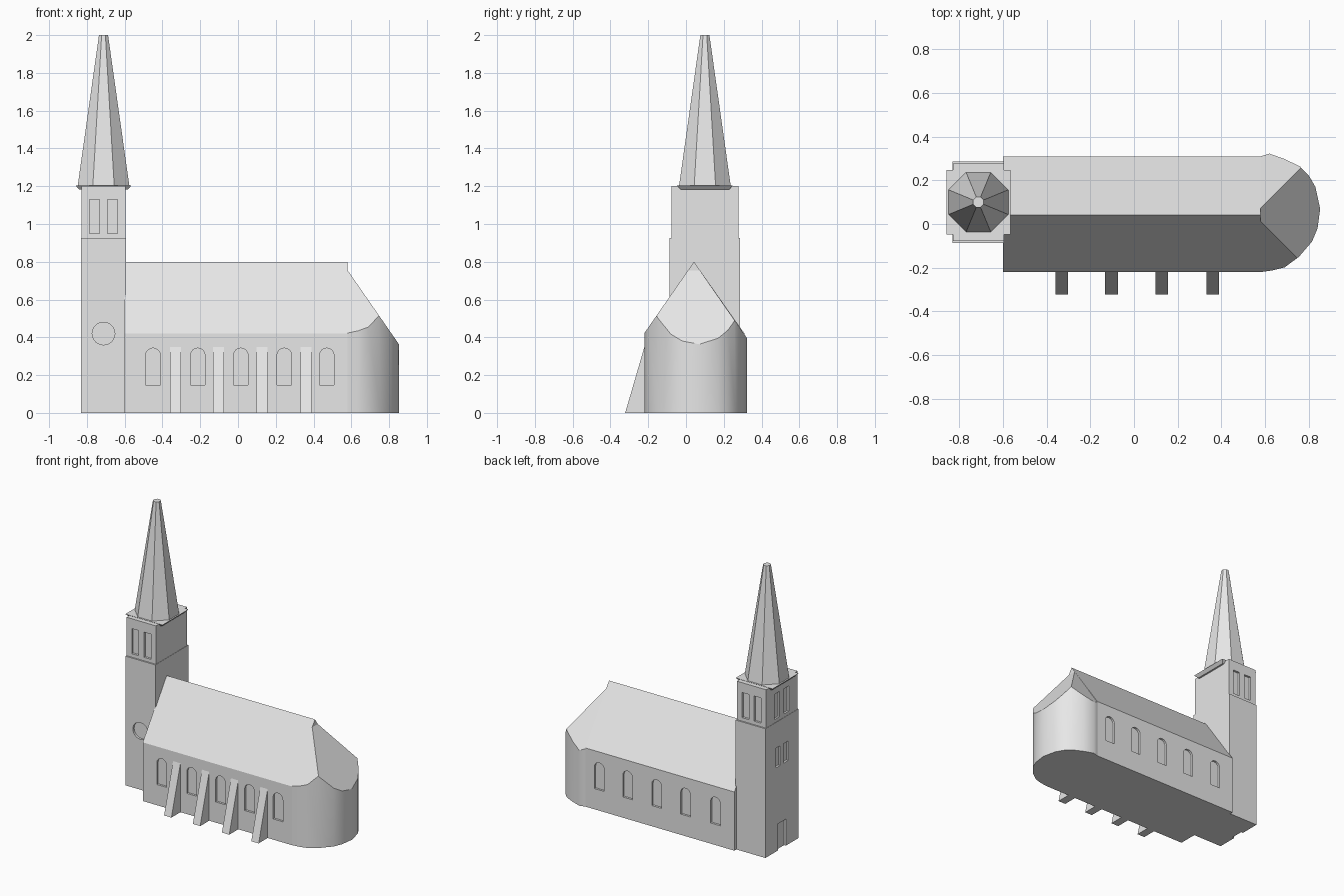
import bpy, bmesh, math
from mathutils import Vector

if "Cube" in bpy.data.objects:
    bpy.data.objects.remove(bpy.data.objects["Cube"])

stone = bpy.data.materials.new("pale_grey_stone")
stone.diffuse_color = (0.8, 0.8, 0.8, 1)
stone.use_nodes = True
stone.node_tree.nodes["Principled BSDF"].inputs["Base Color"].default_value = stone.diffuse_color


def add_prism(bm, pts, axis, lo, hi):
    """Extrude a 2D profile along axis x (y,z), y (x,z) or z (x,y)."""
    i = "xyz".index(axis)

    def place(p, t):
        c = list(p)
        c.insert(i, t)
        return bm.verts.new(c)
    a = [place(p, lo) for p in pts]
    b = [place(p, hi) for p in pts]
    n = len(pts)
    bm.faces.new(a)
    bm.faces.new(b[::-1])
    for k in range(n):
        m = (k + 1) % n
        bm.faces.new((a[k], b[k], b[m], a[m]))


def finish(name, bm):
    bmesh.ops.recalc_face_normals(bm, faces=bm.faces[:])
    me = bpy.data.meshes.new(name)
    bm.to_mesh(me)
    bm.free()
    ob = bpy.data.objects.new(name, me)
    me.materials.append(stone)
    bpy.context.collection.objects.link(ob)
    return ob


def prisms(name, items):
    bm = bmesh.new()
    for it in items:
        add_prism(bm, *it)
    return finish(name, bm)


def rect(a0, a1, b0, b1):
    return [(a0, b0), (a1, b0), (a1, b1), (a0, b1)]


def arch(c, w, z0, z1, n=8):
    r = w / 2
    return [(c - r, z0), (c + r, z0)] + [
        (c + r * math.cos(math.pi * k / n), z1 - r + r * math.sin(math.pi * k / n))
        for k in range(n + 1)]


def recess(target, items):
    cutter = prisms("cutter", items)
    cutter.hide_render = True
    mod = target.modifiers.new("recess", "BOOLEAN")
    mod.operation, mod.solver, mod.object = "DIFFERENCE", "EXACT", cutter
    bpy.context.view_layer.objects.active = target
    bpy.ops.object.modifier_apply(modifier=mod.name)
    bpy.data.objects.remove(cutter)


D = 0.015                                   # window recess depth
Y0, Y1, YR = -0.22, 0.31, 0.042             # nave walls and ridge
EAVE, RIDGE = 0.42, 0.80

# Nave with gabled roof and five arched windows on each side
nave = prisms("nave", [([(Y0, 0), (Y1, 0), (Y1, EAVE), (YR, RIDGE), (Y0, EAVE)],
                        "x", -0.6, 0.58)])
cuts = []
for x in (-0.45, -0.213, 0.015, 0.245, 0.47):
    p = arch(x, 0.077, 0.148, 0.343)
    cuts += [(p, "y", Y0 - 0.05, Y0 + D), (p, "y", Y1 - D, Y1 + 0.05)]
recess(nave, cuts)

# Rounded apse: extruded outline trimmed by the roof planes and the hip plane
outline = [(0.58, Y0), (0.635, -0.212), (0.69, -0.198), (0.755, -0.15), (0.815, -0.08),
           (0.84, -0.02), (0.852, 0.07), (0.83, 0.17), (0.80, 0.222), (0.76, 0.263),
           (0.69, 0.297), (0.62, 0.322), (0.58, Y1)]
bm = bmesh.new()
add_prism(bm, outline, "z", 0, 1)
bmesh.ops.recalc_face_normals(bm, faces=bm.faces[:])
for co, no in (((0.58, YR, RIDGE), (0, -1.44, 1)), ((0.58, YR, RIDGE), (0, 1.44, 1)),
               ((0.58, YR, 0.755), (1.44, 0, 1))):
    res = bmesh.ops.bisect_plane(bm, geom=bm.verts[:] + bm.edges[:] + bm.faces[:],
                                 plane_co=Vector(co), plane_no=Vector(no).normalized(),
                                 clear_outer=True)
    bmesh.ops.holes_fill(bm, edges=[e for e in bm.edges if e.is_boundary], sides=0)
bm.normal_update()
for f in bm.faces:
    f.smooth = abs(f.normal.z) < 0.1 and f.normal.x > -0.9
finish("apse", bm)

# Sloping buttresses on the front wall
prisms("buttresses", [([(Y0 + 0.01, 0), (-0.322, 0), (Y0, 0.35), (Y0 + 0.01, 0.35)],
                       "x", x - 0.029, x + 0.029) for x in (-0.331, -0.103, 0.127, 0.36)])

# Tower shaft with round window, door and small west windows
TX, TY = -0.712, 0.10
x0, x1 = TX - 0.118, TX + 0.118
shaft = prisms("tower_shaft", [(rect(x0, x1, TY - 0.187, TY + 0.187), "z", 0, 0.925)])
circle = [(TX + 0.06 * math.cos(k * math.pi / 12), 0.42 + 0.06 * math.sin(k * math.pi / 12))
          for k in range(24)]
west = (x0 - 0.05, x0 + D)
recess(shaft, [(circle, "y", TY - 0.25, TY - 0.187 + D),
               (rect(0.055, 0.145, -0.05, 0.19), "x", *west),
               (rect(0.03, 0.08, 0.6, 0.74), "x", *west),
               (rect(0.12, 0.17, 0.6, 0.74), "x", *west)])

# Belfry with paired openings on the front, back and west
belfry = prisms("belfry", [(rect(x0 + 0.002, x1 - 0.002, TY - 0.177, TY + 0.177),
                            "z", 0.925, 1.2)])
cuts = []
for s in (-1, 1):
    c = TX + 0.048 * s
    p = rect(c - 0.027, c + 0.027, 0.95, 1.13)
    cuts += [(p, "y", TY - 0.25, TY - 0.177 + D), (p, "y", TY + 0.177 - D, TY + 0.25)]
    c = TY + 0.052 * s
    cuts.append((rect(c - 0.028, c + 0.028, 0.95, 1.13), "x", *west))
recess(belfry, cuts)


# Tapered cap plate and eight-sided spire
def taper(name, sides, r0, r1, z0, z1):
    b = bmesh.new()
    k = 1 / math.cos(math.pi / sides)
    bmesh.ops.create_cone(b, cap_ends=True, segments=sides, radius1=r0 * k,
                          radius2=r1 * k, depth=z1 - z0)
    a = math.pi / sides
    for v in b.verts:
        # snap onto flat-sided orientation
        ang = math.floor(math.atan2(v.co.y, v.co.x) / (2 * a) + 0.01) * 2 * a + a
        r = math.hypot(v.co.x, v.co.y)
        v.co = (TX + r * math.cos(ang), TY + r * math.sin(ang), v.co.z + (z0 + z1) / 2)
    return finish(name, b)


taper("spire_cap", 4, 0.128, 0.147, 1.182, 1.203)
taper("spire", 8, 0.137, 0.024, 1.2, 2.0)
